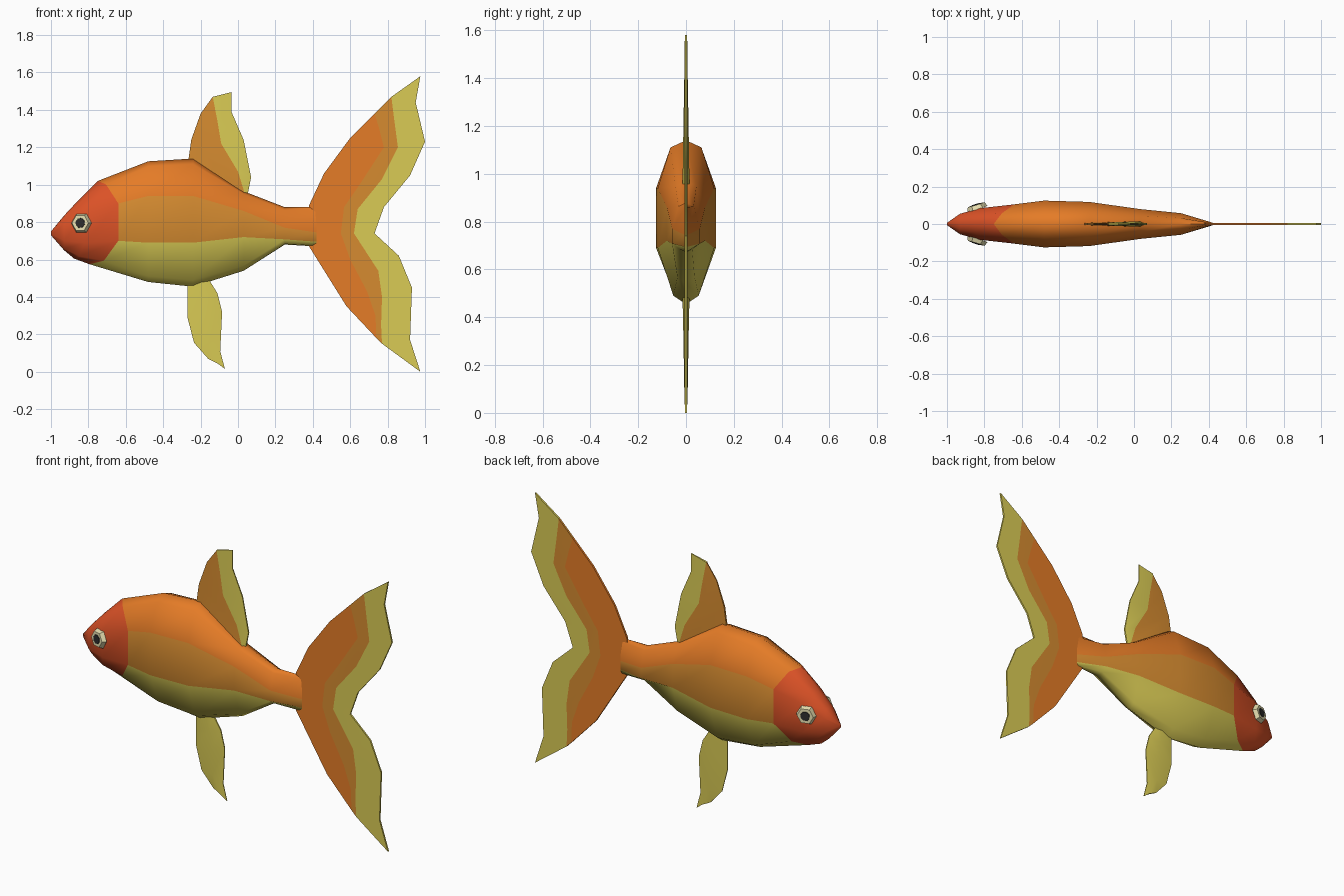
import bpy, bmesh, math
from mathutils import Matrix, Vector

cube = bpy.data.objects.get("Cube")
if cube:
    bpy.data.objects.remove(cube, do_unlink=True)


def make_material(name, rgb):
    mat = bpy.data.materials.new(name)
    mat.use_nodes = True
    color = (*rgb, 1.0)
    mat.diffuse_color = color
    mat.node_tree.nodes["Principled BSDF"].inputs["Base Color"].default_value = color
    return mat


orange = make_material("orange", (0.78, 0.2, 0.02))
amber = make_material("amber", (0.67, 0.26, 0.03))
yellow = make_material("yellow", (0.7, 0.6, 0.09))
red = make_material("red", (0.72, 0.085, 0.02))
cream = make_material("cream", (0.78, 0.72, 0.42))
dark = make_material("dark_grey", (0.025, 0.025, 0.025))


def finish(bm, name, materials, smooth=True):
    """Clean the mesh, turn it into an object and shade it."""
    bmesh.ops.remove_doubles(bm, verts=bm.verts, dist=0.0005)
    bmesh.ops.recalc_face_normals(bm, faces=bm.faces)
    mesh = bpy.data.meshes.new(name)
    bm.to_mesh(mesh)
    bm.free()
    for mat in materials:
        mesh.materials.append(mat)
    obj = bpy.data.objects.new(name, mesh)
    bpy.context.collection.objects.link(obj)
    if smooth:
        bpy.ops.object.select_all(action="DESELECT")
        obj.select_set(True)
        bpy.context.view_layer.objects.active = obj
        bpy.ops.object.shade_smooth_by_angle(angle=math.radians(60))
    return obj


def add_face(bm, verts, material_index):
    """Add a face, skipping corners that share a position."""
    corners = []
    for v in verts:
        if all((v.co - c.co).length > 0.0005 for c in corners):
            corners.append(v)
    if len(corners) > 2:
        bm.faces.new(corners).material_index = material_index


# Body: ten-sided sections, each (x, skew, top, upper side, lower side, bottom, half width)
SECTIONS = [
    (-1.0, 0, 0.75, 0.745, 0.735, 0.73, 0.006),
    (-0.93, 0, 0.835, 0.79, 0.7, 0.65, 0.055),
    (-0.86, 0.04, 0.91, 0.85, 0.69, 0.605, 0.085),
    (-0.75, 0.11, 1.02, 0.9, 0.7, 0.575, 0.105),
    (-0.48, 0, 1.125, 0.94, 0.69, 0.48, 0.125),
    (-0.24, 0, 1.14, 0.94, 0.69, 0.455, 0.118),
    (0.03, 0, 0.965, 0.86, 0.72, 0.54, 0.08),
    (0.25, 0, 0.88, 0.77, 0.708, 0.68, 0.058),
    (0.42, 0, 0.88, 0.745, 0.695, 0.67, 0.007),
]
HEAD_SECTION = 3
SKEW = (0, 0.4, 1, 1, 0.3, -0.4)


def body_ring(bm, x, skew, top, upper, lower, bottom, w):
    heights = (top, top - 0.15 * (top - upper), upper, lower,
               bottom + 0.15 * (lower - bottom), bottom)
    widths = (0, 0.55 * w, w, w, 0.45 * w, 0)
    half = [(x + skew * s, y, z) for s, y, z in zip(SKEW, widths, heights)]
    other = [(px, -y, z) for px, y, z in reversed(half[1:-1])]
    return [bm.verts.new(p) for p in half + other]


bm = bmesh.new()
rings = [body_ring(bm, *section) for section in SECTIONS]
count = len(rings[0])
for i, (a, b) in enumerate(zip(rings, rings[1:])):
    for k in range(count):
        n = (k + 1) % count
        level = min(k, count - 1 - k)          # 0-1 back, 2 flank, 3-4 belly
        band = 3 if i < HEAD_SECTION else (0 if level < 2 else 1 if level == 2 else 2)
        add_face(bm, (a[k], a[n], b[n], b[k]), band)
add_face(bm, rings[0], 3)
add_face(bm, rings[-1], 0)
finish(bm, "body", [orange, amber, yellow, red])


def make_fin(name, rows, thickness, materials, tip_scale=1.0, both_tips=False):
    """Thin two-sided fin; each strip between rows has its own material."""
    bm = bmesh.new()
    last = len(rows[0]) - 1

    def taper(j):
        if both_tips:
            return 1.0
        return tip_scale + (1 - tip_scale) * j / last

    sides = []
    for sign in (-1, 1):
        sides.append([[bm.verts.new((x, sign * t * taper(j), z))
                       for j, (x, z) in enumerate(row)]
                      for row, t in zip(rows, thickness)])
    for i in range(len(rows) - 1):
        for grid in sides:
            for j in range(last):
                add_face(bm, (grid[i][j], grid[i][j + 1],
                              grid[i + 1][j + 1], grid[i + 1][j]), i)
        # end walls
        for j in (0, last):
            add_face(bm, (sides[0][i][j], sides[0][i + 1][j],
                          sides[1][i + 1][j], sides[1][i][j]), i)
    # rim walls
    for i, strip in ((0, 0), (len(rows) - 1, len(rows) - 2)):
        for j in range(last):
            add_face(bm, (sides[0][i][j], sides[0][i][j + 1],
                          sides[1][i][j + 1], sides[1][i][j]), strip)
    return finish(bm, name, materials)


# Tail fin: rows from leading edge to trailing edge, upper tip to lower tip
make_fin("tail_fin", [
    [(0.73, 1.38), (0.67, 1.32), (0.6, 1.25), (0.46, 1.06), (0.38, 0.89),
     (0.37, 0.78), (0.38, 0.67), (0.48, 0.51), (0.58, 0.35), (0.74, 0.18)],
    [(0.73, 1.38), (0.755, 1.3), (0.78, 1.2), (0.65, 1.0), (0.567, 0.88),
     (0.55, 0.74), (0.6, 0.6), (0.69, 0.43), (0.735, 0.3), (0.74, 0.18)],
    [(0.82, 1.47), (0.835, 1.35), (0.855, 1.2), (0.77, 1.03), (0.64, 0.87),
     (0.62, 0.74), (0.75, 0.54), (0.77, 0.4), (0.765, 0.25), (0.77, 0.15)],
    [(0.975, 1.58), (0.95, 1.44), (1.0, 1.23), (0.92, 1.05), (0.78, 0.88),
     (0.73, 0.74), (0.86, 0.62), (0.93, 0.45), (0.92, 0.17), (0.975, 0.0)],
], (0.006, 0.006, 0.006, 0.005), [orange, amber, yellow], both_tips=True)

# Dorsal fin: rows from leading edge to trailing edge, tip to base
make_fin("dorsal_fin", [
    [(-0.135, 1.47), (-0.2, 1.38), (-0.225, 1.31), (-0.25, 1.24), (-0.27, 1.1)],
    [(-0.135, 1.47), (-0.11, 1.34), (-0.09, 1.22), (0.0, 1.07), (0.04, 0.94)],
    [(-0.035, 1.495), (-0.035, 1.39), (0.03, 1.24), (0.07, 1.04), (0.05, 0.94)],
], (0.006, 0.015, 0.005), [amber, yellow], tip_scale=0.4)

# Belly fin
make_fin("belly_fin", [
    [(-0.16, 0.07), (-0.235, 0.155), (-0.27, 0.29), (-0.27, 0.38), (-0.27, 0.48)],
    [(-0.11, 0.045), (-0.16, 0.15), (-0.17, 0.3), (-0.18, 0.4), (-0.2, 0.5)],
    [(-0.07, 0.015), (-0.095, 0.11), (-0.085, 0.32), (-0.11, 0.42), (-0.16, 0.5)],
], (0.004, 0.015, 0.004), [yellow, yellow], tip_scale=0.4)


# Eyes: six-sided discs with a dark pupil, lying on the slope of the head
def make_disc(name, side, lift, radius, top_radius, depth, sides, mat):
    normal = Vector((-0.3, side, 0.05)).normalized()
    center = Vector((-0.84, side * 0.09, 0.795)) + normal * lift
    turn = normal.to_track_quat("Z", "Y").to_matrix().to_4x4()
    bm = bmesh.new()
    bmesh.ops.create_cone(
        bm, cap_ends=True, segments=sides, radius1=radius, radius2=top_radius,
        depth=depth, matrix=Matrix.Translation(center) @ turn @ Matrix.Rotation(math.pi / 6, 4, "Z"))
    finish(bm, name, [mat], smooth=False)


for label, side in (("right", -1), ("left", 1)):
    make_disc(label + "_eye", side, 0.002, 0.057, 0.046, 0.024, 6, cream)
    make_disc(label + "_pupil", side, 0.014, 0.028, 0.026, 0.006, 8, dark)
